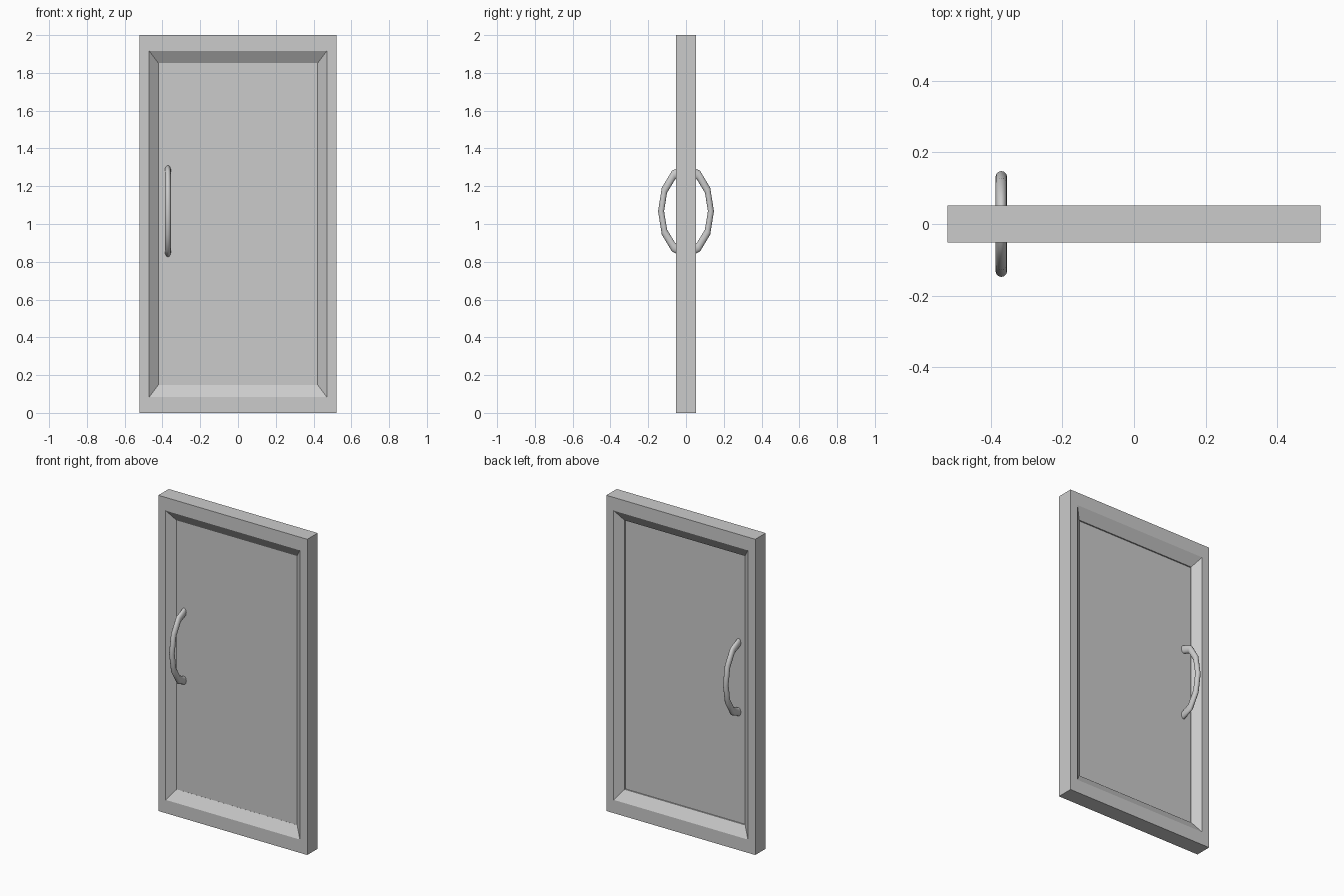
import bpy
import bmesh
from math import pi

if "Cube" in bpy.data.objects:
    bpy.data.objects.remove(bpy.data.objects["Cube"])

HW, HT = 0.522, 0.052          # half width and half thickness of the door
MID_Z, STEP_Y = 1.0, 0.011     # door centre height, inner lip of the mouldings


def finish(name, bm):
    bmesh.ops.recalc_face_normals(bm, faces=bm.faces)
    mesh = bpy.data.meshes.new(name)
    bm.to_mesh(mesh)
    bm.free()
    obj = bpy.data.objects.new(name, mesh)
    bpy.context.collection.objects.link(obj)
    return obj


# Frame: rectangular section loops joined into a closed ring
bm = bmesh.new()
section = [  # half width, half height, y
    (HW, 1.0, -HT), (0.47, 0.916, -HT), (0.422, 0.852, -STEP_Y),
    (0.422, 0.852, STEP_Y), (0.47, 0.916, HT), (HW, 1.0, HT),
]
loops = [[bm.verts.new((sx * w, y, MID_Z + sz * h))
          for sx, sz in ((-1, -1), (1, -1), (1, 1), (-1, 1))]
         for w, h, y in section]
for i, a in enumerate(loops):
    b = loops[(i + 1) % len(loops)]
    for j in range(4):
        k = (j + 1) % 4
        bm.faces.new((a[j], a[k], b[k], b[j]))
finish("door_frame", bm)

# Thin recessed panel, nearly flush with the front lip
bm = bmesh.new()
bmesh.ops.create_cube(bm, size=1)
for v in bm.verts:
    v.co.x *= 0.844
    v.co.y = -0.0105 if v.co.y < 0 else 0.003
    v.co.z = MID_Z + v.co.z * 1.704
finish("door_panel", bm)

# Pull handle: one stretched ring passing through the panel to serve both sides
bpy.ops.mesh.primitive_torus_add(
    major_segments=12, minor_segments=12, major_radius=0.132, minor_radius=0.016,
    location=(-0.371, 0, 1.068), rotation=(0, pi / 2, 0))
handle = bpy.context.object
handle.name = "pull_handle"
handle.scale = (1.67, 1, 1)
bpy.ops.object.shade_smooth()
